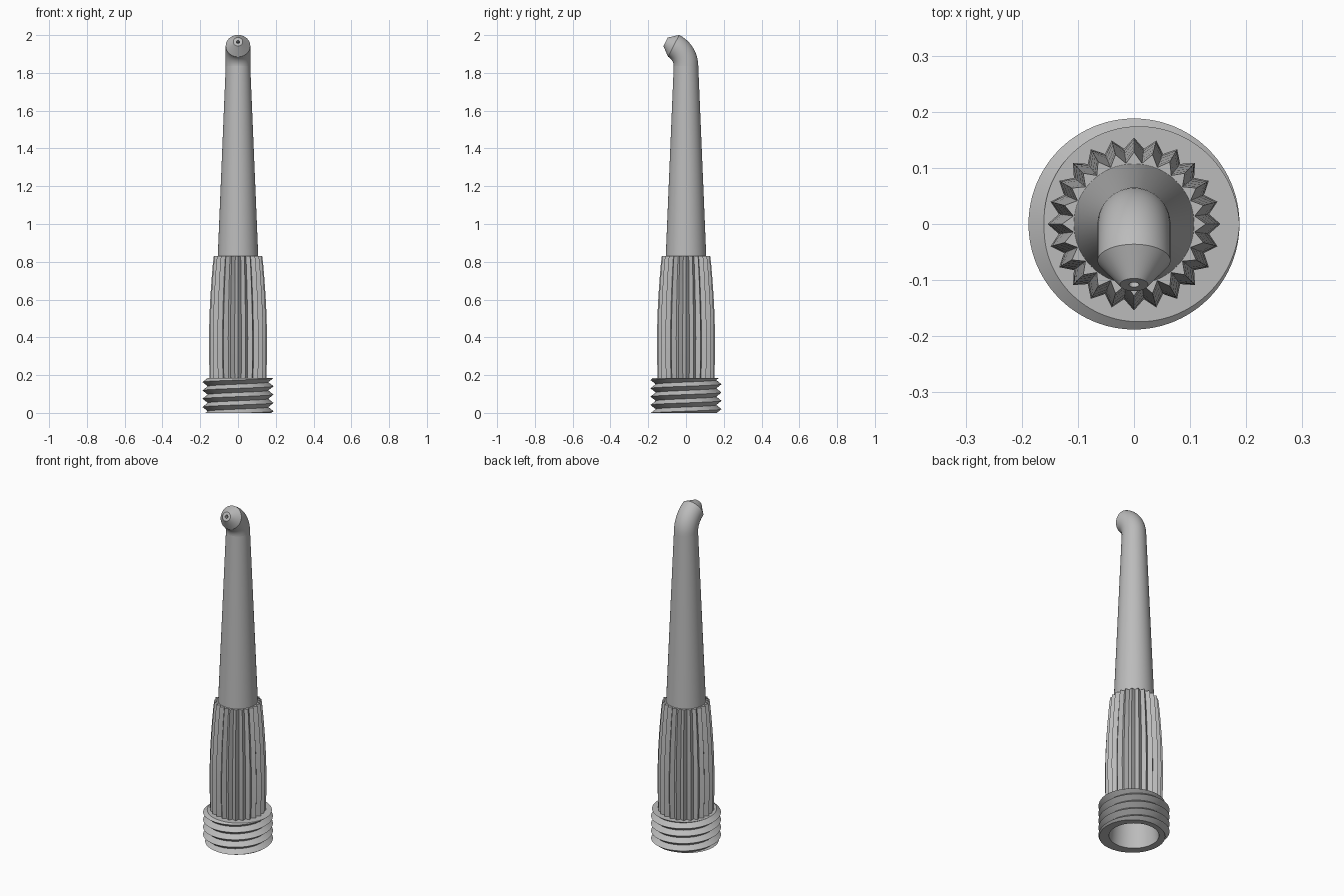
import bpy, bmesh, math
from mathutils import Vector

cube = bpy.data.objects.get("Cube")
if cube:
    bpy.data.objects.remove(cube, do_unlink=True)

grey = bpy.data.materials.new("plain_grey")
grey.use_nodes = True
grey.diffuse_color = (0.5, 0.5, 0.5, 1)
grey.node_tree.nodes["Principled BSDF"].inputs["Base Color"].default_value = (0.5, 0.5, 0.5, 1)

TAU = 2 * math.pi


def loft(name, rings):
    """Skin a closed loop of rings; every ring has the same point count."""
    bm = bmesh.new()
    rows = [[bm.verts.new(p) for p in ring] for ring in rings]
    for a, b in zip(rows, rows[1:] + rows[:1]):
        for j in range(len(a) - 1):
            bm.faces.new((a[j], a[j + 1], b[j + 1], b[j]))
    bmesh.ops.remove_doubles(bm, verts=bm.verts, dist=1e-5)
    bmesh.ops.dissolve_degenerate(bm, edges=bm.edges, dist=1e-5)
    bmesh.ops.recalc_face_normals(bm, faces=bm.faces)
    mesh = bpy.data.meshes.new(name)
    bm.to_mesh(mesh)
    bm.free()
    mesh.materials.append(grey)
    obj = bpy.data.objects.new(name, mesh)
    bpy.context.collection.objects.link(obj)
    bpy.ops.object.select_all(action="DESELECT")
    obj.select_set(True)
    bpy.context.view_layer.objects.active = obj
    bpy.ops.object.shade_smooth_by_angle(angle=math.radians(30))
    return obj


def circle(r, z, n):
    return [(r * math.cos(TAU * j / n), r * math.sin(TAU * j / n), z) for j in range(n + 1)]


# Threaded collar: helical crests clipped flat at both ends
HEIGHT, PITCH, CREST, ROOT, N = 0.185, 0.044, 0.188, 0.16, 96


def thread_row(k):
    ring = []
    for j in range(N + 1):
        turn = j / N
        z = min(max(HEIGHT + PITCH * (k / 2 + turn), 0), HEIGHT)
        phase = ((z - HEIGHT) / PITCH - turn) % 1
        r = ROOT + (CREST - ROOT) * abs(2 * phase - 1)
        ring.append((r * math.cos(TAU * turn), r * math.sin(TAU * turn), z))
    return ring


thread = [thread_row(k) for k in range(-12, 1)]
loft("threaded_collar", thread + [circle(0.118, HEIGHT, N), circle(0.132, 0, N)])

# Ribbed grip: V-shaped ribs on a bulging body
RIBS = 24


def rib_ring(r, z):
    ring = []
    for j in range(2 * RIBS + 1):
        a = math.pi * j / RIBS
        rr = r - (0.019 if j % 2 else 0)
        ring.append((rr * math.cos(a), rr * math.sin(a), z))
    return ring


profile = [(0.150, 0.18), (0.153, 0.28), (0.154, 0.40), (0.151, 0.52),
           (0.146, 0.62), (0.139, 0.72), (0.133, 0.79), (0.128, 0.83)]
loft("ribbed_grip", [rib_ring(r, z) for r, z in profile]
     + [circle(0.09, 0.83, 2 * RIBS), circle(0.118, 0.18, 2 * RIBS)])

# Tapered shaft, hollow
TUBE, BEND_Z, BEND_R, BEND = 0.065, 1.836, 0.12, math.radians(63)
S = 64
loft("tapered_shaft", [circle(0.108, 0.81, S), circle(TUBE, BEND_Z, S),
                       circle(0.04, BEND_Z, S), circle(0.09, 0.81, S)])


# Bent head: tube swept toward the front, ending in a conical nozzle with a bore
def bent_ring(r, angle, ahead=0):
    axis = Vector((0, -math.sin(angle), math.cos(angle)))
    up = Vector((0, math.cos(angle), math.sin(angle)))
    centre = Vector((0, -BEND_R, BEND_Z)) + up * BEND_R + axis * ahead
    return [centre + Vector((r * math.cos(TAU * j / S), 0, 0)) + up * r * math.sin(TAU * j / S)
            for j in range(S + 1)]


STEPS = 10
angles = [BEND * i / STEPS for i in range(STEPS + 1)]
head = [bent_ring(TUBE, a) for a in angles]
head += [bent_ring(0.025, BEND, 0.048), bent_ring(0.009, BEND, 0.048), bent_ring(0.009, BEND, 0.02)]
head += [bent_ring(0.04, a) for a in reversed(angles)]
loft("bent_nozzle", head)
